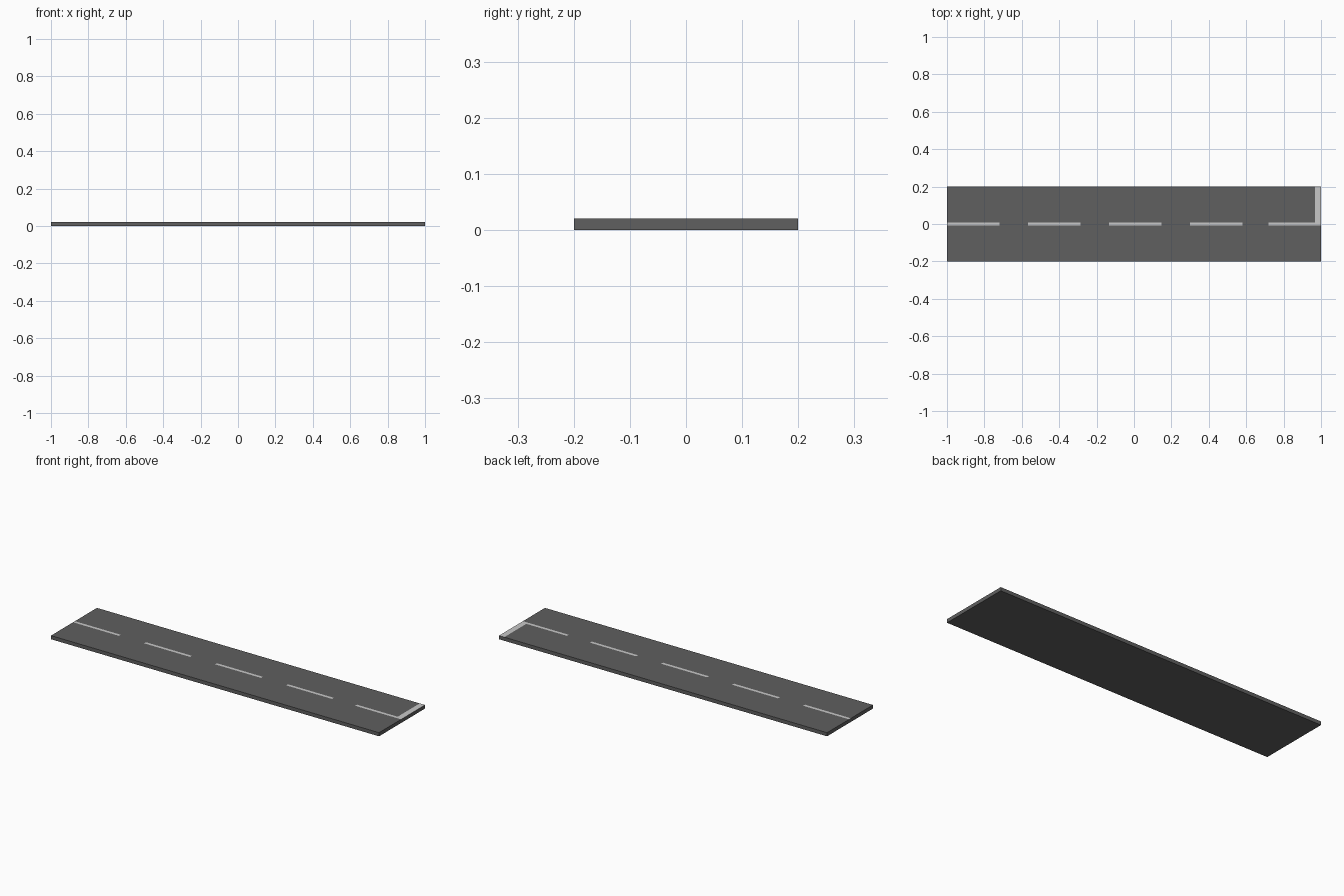
import bpy, bmesh

if "Cube" in bpy.data.objects:
    bpy.data.objects.remove(bpy.data.objects["Cube"])

LENGTH, WIDTH, HEIGHT = 2.0, 0.4, 0.02
LINE_HALF = 0.008      # half width of the centre line
BAR_X = 0.968          # start of the stop bar
DASHES = [(-1.0, -0.72), (-0.567, -0.287), (-0.134, 0.146), (0.299, 0.579), (0.72, BAR_X)]


def make_material(name, value):
    mat = bpy.data.materials.new(name)
    mat.diffuse_color = (value, value, value, 1.0)
    mat.use_nodes = True
    mat.node_tree.nodes["Principled BSDF"].inputs["Base Color"].default_value = mat.diffuse_color
    return mat


# Road slab
bm = bmesh.new()
bmesh.ops.create_cube(bm, size=1.0)
bmesh.ops.scale(bm, vec=(LENGTH, WIDTH, HEIGHT), verts=bm.verts)
bmesh.ops.translate(bm, vec=(0, 0, HEIGHT / 2), verts=bm.verts)


def cut_top(co, normal):
    """Slice the upward faces along a plane."""
    top = [f for f in bm.faces if f.normal.z > 0.9]
    geom = top + list({e for f in top for e in f.edges}) + list({v for f in top for v in f.verts})
    bmesh.ops.bisect_plane(bm, geom=geom, plane_co=co, plane_no=normal, dist=1e-5)
    bm.normal_update()


# Cut the outlines of the painted markings into the road surface
bm.normal_update()
for y in (-LINE_HALF, LINE_HALF):
    cut_top((0, y, 0), (0, 1, 0))
for x in sorted({x for dash in DASHES for x in dash if abs(x) < 1}):
    cut_top((x, 0, 0), (1, 0, 0))

# Paint the dashes and the stop bar of one lane
for f in bm.faces:
    if f.normal.z < 0.9:
        continue
    c = f.calc_center_median()
    dash = abs(c.y) < LINE_HALF and any(a < c.x < b for a, b in DASHES)
    bar = c.x > BAR_X and c.y > -LINE_HALF
    f.material_index = 1 if dash or bar else 0

mesh = bpy.data.meshes.new("road")
bm.to_mesh(mesh)
bm.free()
mesh.materials.append(make_material("asphalt grey", 0.115))
mesh.materials.append(make_material("road paint", 0.58))
road = bpy.data.objects.new("road", mesh)
bpy.context.collection.objects.link(road)
